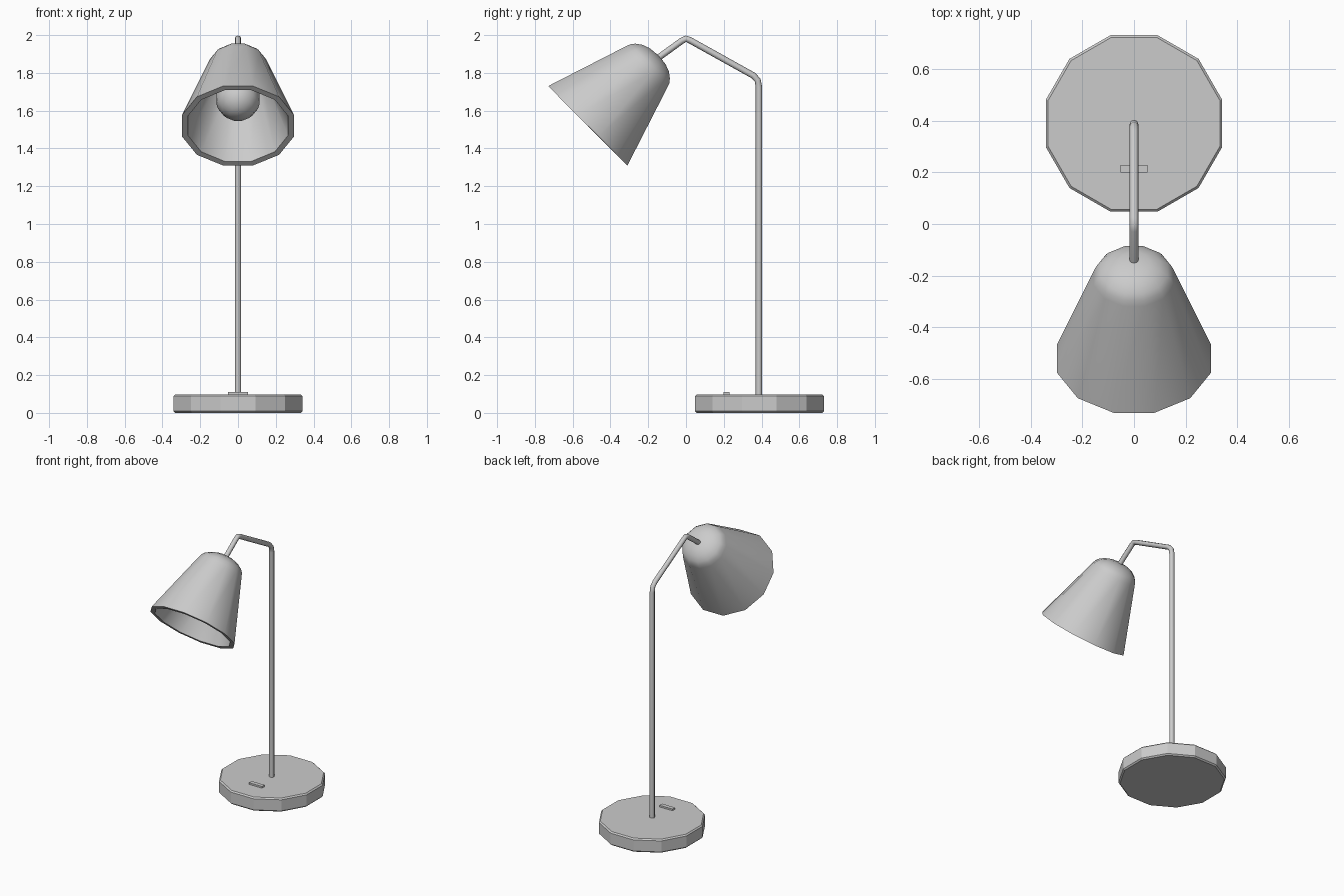
import bpy, bmesh, math
from mathutils import Matrix, Vector

if "Cube" in bpy.data.objects:
    bpy.data.objects.remove(bpy.data.objects["Cube"])

SIDES = 12
HALF = math.pi / SIDES
# Lamp head frame: origin at rim centre, local z along the tilted shade axis
HEAD = Matrix.Translation((0, -0.52, 1.52)) @ Matrix.Rotation(-math.radians(45), 4, 'X')


def finish(name, bm, smooth):
    bmesh.ops.recalc_face_normals(bm, faces=bm.faces)
    mesh = bpy.data.meshes.new(name)
    bm.to_mesh(mesh)
    bm.free()
    ob = bpy.data.objects.new(name, mesh)
    bpy.context.collection.objects.link(ob)
    if smooth:
        bpy.ops.object.select_all(action='DESELECT')
        ob.select_set(True)
        bpy.context.view_layer.objects.active = ob
        bpy.ops.object.shade_smooth_by_angle(angle=math.radians(42))
    return ob


def lathe(name, profile, matrix, smooth=True):
    """Spin (flat radius, height) points into a 12-sided surface; radius 0 is a pole."""
    bm = bmesh.new()
    rings = []
    for r, h in profile:
        n = SIDES if r > 0 else 1
        r /= math.cos(HALF)
        rings.append([bm.verts.new(matrix @ Vector((r * math.cos(HALF * (2 * i + 1)),
                                                    r * math.sin(HALF * (2 * i + 1)), h)))
                      for i in range(n)])
    for a, b in zip(rings, rings[1:]):
        for i in range(SIDES):
            j = (i + 1) % SIDES
            quad = [a[i % len(a)], a[j % len(a)], b[j % len(b)], b[i % len(b)]]
            bm.faces.new(list(dict.fromkeys(quad)))
    for ring in (rings[0], rings[-1]):
        if len(ring) > 1:
            bm.faces.new(ring)
    return finish(name, bm, smooth)


# Twelve-sided base with a thin chamfer
lathe("base", [(0.332, 0), (0.341, 0.009), (0.341, 0.089), (0.332, 0.098)],
      Matrix.Translation((0, 0.389, 0)), smooth=False)

# Switch on the base
bm = bmesh.new()
bmesh.ops.create_cube(bm, size=1, matrix=Matrix.Translation((0, 0.214, 0.1))
                      @ Matrix.Diagonal((0.105, 0.03, 0.02, 1)))
finish("switch", bm, False)

# Bent tube: pole, arm and the short stem into the shade
path = [(0.386, 0.08), (0.386, 1.725), (0.379, 1.762), (0.355, 1.787),
        (0.022, 1.972), (0, 1.981), (-0.022, 1.970), (-0.17, 1.863)]
curve = bpy.data.curves.new("pole_path", 'CURVE')
curve.dimensions = '3D'
curve.bevel_depth = 0.017
curve.bevel_resolution = 2
curve.use_fill_caps = True
spline = curve.splines.new('POLY')
spline.points.add(len(path) - 1)
for p, (y, z) in zip(spline.points, path):
    p.co = (0, y, z, 1)
spline.use_smooth = True
pole = bpy.data.objects.new("pole_and_arm", curve)
bpy.context.collection.objects.link(pole)

# Hollow shade: inner dome, inner wall, flat rim, outer wall, outer dome
lathe("shade", [(0, 0.50), (0.055, 0.492), (0.10, 0.465), (0.125, 0.43), (0.266, 0),
                (0.297, 0), (0.155, 0.44), (0.146, 0.464), (0.13, 0.485),
                (0.10, 0.507), (0.06, 0.522), (0, 0.528)], HEAD)

# Round bulb and its socket inside the shade
R, C = 0.115, 0.2
lathe("bulb", [(0 if i in (0, 8) else R * math.sin(math.pi * i / 8),
                C - R * math.cos(math.pi * i / 8)) for i in range(9)], HEAD)
lathe("bulb_socket", [(0.05, 0.29), (0.05, 0.5)], HEAD)
